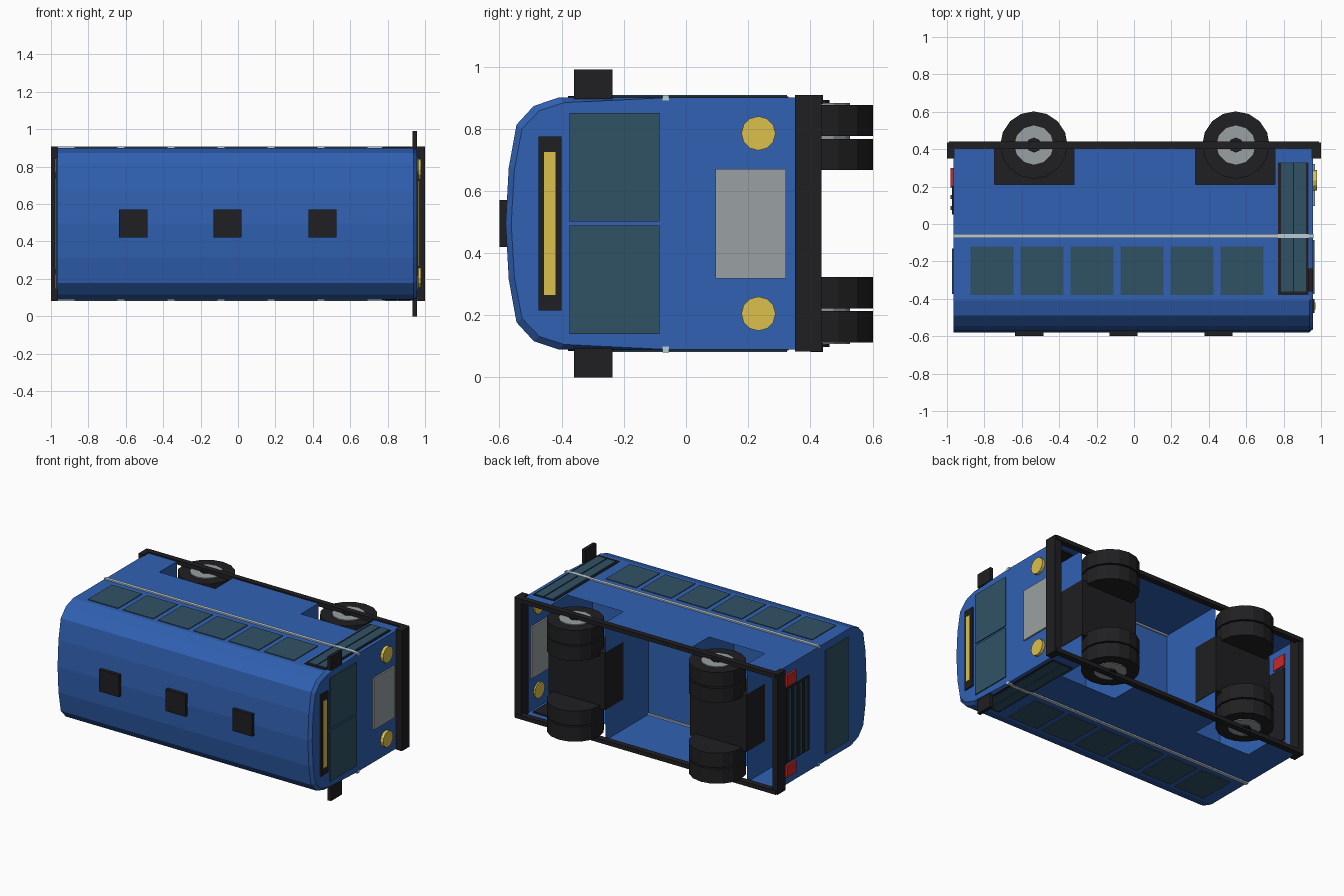
import bpy, bmesh, math
from mathutils import Matrix, Vector

if "Cube" in bpy.data.objects:
    bpy.data.objects.remove(bpy.data.objects["Cube"])

# The bus lies on its side: nose at +x, roof at -y, width along z
CZ = 0.495


def material(name, rgb):
    m = bpy.data.materials.new(name)
    m.diffuse_color = (*rgb, 1)
    m.use_nodes = True
    m.node_tree.nodes["Principled BSDF"].inputs["Base Color"].default_value = m.diffuse_color
    return m


BLUE = material("blue_paint", (0.03, 0.12, 0.45))
BLACK = material("black_plastic", (0.014, 0.014, 0.016))
GLASS = material("tinted_glass", (0.03, 0.085, 0.13))
GREY = material("grey_metal", (0.32, 0.35, 0.36))
TRIM = material("pale_trim", (0.5, 0.6, 0.68))
YELLOW = material("yellow_lamp", (0.72, 0.53, 0.07))
RED = material("red_lamp", (0.6, 0.02, 0.02))


def make(name, bm, mat):
    me = bpy.data.meshes.new(name)
    bm.to_mesh(me)
    bm.free()
    me.materials.append(mat)
    ob = bpy.data.objects.new(name, me)
    bpy.context.collection.objects.link(ob)
    return ob


def box(name, mat, x, y, z):
    bm = bmesh.new()
    size = [b - a for a, b in (x, y, z)]
    mid = [(a + b) / 2 for a, b in (x, y, z)]
    bmesh.ops.create_cube(bm, size=1, matrix=Matrix.Translation(mid) @ Matrix.Diagonal((*size, 1)))
    return make(name, bm, mat)


def pair(name, mat, x, y, z):
    # same box on both sides of the bus
    box(name + "_left", mat, x, y, z)
    box(name + "_right", mat, x, y, (2 * CZ - z[1], 2 * CZ - z[0]))


def disc(name, mat, loc, r, depth, sides, axis="Z"):
    bm = bmesh.new()
    rot = Matrix.Rotation(math.pi / 2, 4, "Y") if axis == "X" else Matrix()
    bmesh.ops.create_cone(bm, cap_ends=True, segments=sides, radius1=r, radius2=r, depth=depth,
                          matrix=Matrix.Translation(loc) @ rot)
    return make(name, bm, mat)


# Body shell: half profile (y, half width) mirrored, swept along x, open below
WELLS = [(-0.745, -0.32), (0.33, 0.755)]
REAR, NOSE = -0.965, 0.957
half = [(0.21, 0.405), (-0.06, 0.405), (-0.41, 0.405), (-0.49, 0.378),
        (-0.545, 0.318), (-0.57, 0.18), (-0.58, 0)]
profile = half + [(y, -w) for y, w in half[-2::-1]]
bm = bmesh.new()
rings = []
for x, inset in [(REAR, 0), (0.937, 0), (NOSE, 0.018)]:
    ring = []
    for y, w in profile:
        k = inset if y < -0.3 else 0
        ring.append(bm.verts.new((x, y + k, CZ + w * (1 - k / 0.45))))
    rings.append(ring)
for a, b in zip(rings, rings[1:]):
    for i in range(len(profile) - 1):
        bm.faces.new((a[i], a[i + 1], b[i + 1], b[i]))
bm.faces.new(rings[0])
bm.faces.new(rings[-1][::-1])
bmesh.ops.recalc_face_normals(bm, faces=bm.faces)
make("body_shell", bm, BLUE)


def sheet(bm, pts):
    bm.faces.new([bm.verts.new(p) for p in pts])


# Lower side panels between the wheel openings, plus the lower end panels
bm = bmesh.new()
Z0, Z1 = CZ - 0.405, CZ + 0.405
for a, b in [(REAR, -0.745), (-0.32, 0.33), (0.755, NOSE)]:
    sheet(bm, [(a, 0.21, Z1), (b, 0.21, Z1), (b, 0.41, Z1), (a, 0.41, Z1)])
    sheet(bm, [(a, 0.21, Z0), (a, 0.41, Z0), (b, 0.41, Z0), (b, 0.21, Z0)])
sheet(bm, [(NOSE, 0.21, Z0), (NOSE, 0.41, Z0), (NOSE, 0.41, Z1), (NOSE, 0.21, Z1)])
sheet(bm, [(REAR, 0.21, Z0), (REAR, 0.21, Z1), (REAR, 0.41, Z1), (REAR, 0.41, Z0)])
make("lower_panels", bm, BLUE)

# Deck and bulkheads seen through the open underside
bm = bmesh.new()
sheet(bm, [(REAR, -0.065, Z0), (REAR, -0.065, Z1), (NOSE, -0.065, Z1), (NOSE, -0.065, Z0)])
for x in (-0.745, -0.32, 0.33, 0.755):
    sheet(bm, [(x, -0.065, Z0), (x, 0.4, Z0), (x, 0.4, Z1), (x, -0.065, Z1)])
make("underfloor", bm, BLUE)

# Dark axle housings in the wheel wells
for i, (a, b) in enumerate(WELLS):
    box(f"axle_housing_{i}", BLACK, (a - 0.003, b + 0.003), (0.21, 0.41), (0.3, 0.69))

# Wheels: twin tyres, hub plate and cap on both sides
for axle, x in (("rear", -0.535), ("front", 0.545)):
    for side, s in (("left", 1), ("right", -1)):
        n = f"{axle}_{side}"
        for k, off in (("inner", 0.2225), ("outer", 0.332)):
            disc(f"{n}_{k}_tyre", BLACK, (x, 0.422, CZ + s * off), 0.18, 0.1, 16)
        disc(n + "_rim", GREY, (x, 0.422, CZ + s * 0.33), 0.105, 0.115, 12)
        disc(n + "_hub_cap", BLACK, (x, 0.422, CZ + s * 0.335), 0.04, 0.125, 8)

# Skirts and bumpers
pair("skirt", BLACK, (-0.99, 0.99), (0.4, 0.44), (0.88, 0.908))
box("front_bumper", BLACK, (0.95, 1.0), (0.35, 0.435), (0.083, 0.908))
box("rear_bumper", BLACK, (-1.0, -0.96), (0.35, 0.435), (0.083, 0.908))

# Side windows, belt trim and doors
for i in range(6):
    x = -0.875 + 0.2675 * i
    pair(f"side_window_{i}", GLASS, (x, x + 0.23), (-0.38, -0.12), (0.89, 0.905))
pair("belt_trim", TRIM, (-0.965, 0.96), (-0.076, -0.054), (0.89, 0.909))
pair("door_frame", BLACK, (0.77, 0.932), (-0.38, 0.33), (0.89, 0.904))
for i, x in enumerate((0.785, 0.856)):
    pair(f"door_glass_{i}", GLASS, (x, x + 0.064), (-0.36, 0.325), (0.892, 0.908))

# Roof hatches
for i, x in enumerate((-0.56, -0.055, 0.452)):
    box(f"roof_hatch_{i}", BLACK, (x - 0.075, x + 0.075), (-0.6, -0.565), (0.42, 0.57))

# Front face
box("destination_box", BLACK, (0.945, 0.966), (-0.475, -0.4), (0.215, 0.775))
box("destination_panel", YELLOW, (0.95, 0.97), (-0.457, -0.42), (0.265, 0.725))
pair("windscreen", GLASS, (0.945, 0.964), (-0.375, -0.085), (0.502, 0.85))
box("front_grille", GREY, (0.945, 0.968), (0.095, 0.322), (0.318, 0.67))
for side, s in (("left", 1), ("right", -1)):
    disc("headlight_" + side, YELLOW, (0.963, 0.233, CZ + s * 0.29), 0.055, 0.03, 12, "X")
pair("mirror", BLACK, (0.934, 0.958), (-0.36, -0.237), (0.895, 0.99))

# Rear face
box("rear_window", GLASS, (-0.974, -0.955), (-0.375, -0.13), (0.14, 0.85))
box("rear_vent", BLACK, (-0.972, -0.955), (0.05, 0.3), (0.24, 0.75))
for i in range(4):
    y = 0.075 + 0.06 * i
    box(f"vent_slat_{i}", GLASS, (-0.98, -0.965), (y, y + 0.02), (0.25, 0.74))
pair("tail_light", RED, (-0.98, -0.955), (0.2, 0.3), (0.765, 0.845))
